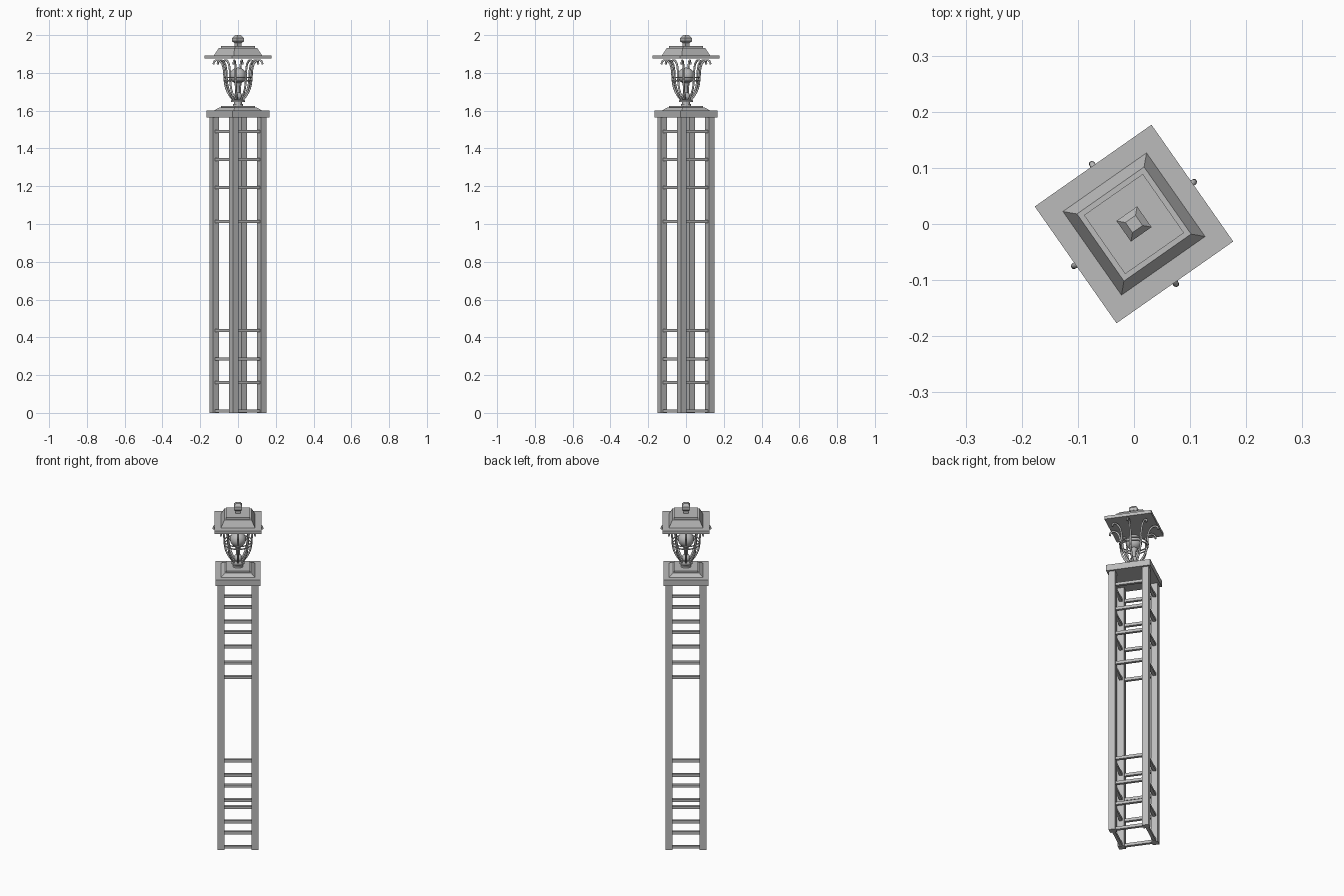
import bpy, bmesh, math
from mathutils import Matrix, Vector

cube = bpy.data.objects.get("Cube")
if cube:
    bpy.data.objects.remove(cube, do_unlink=True)

TURN = math.radians(35)  # the whole lamp stands turned about z

metal = bpy.data.materials.new("grey metal")
metal.use_nodes = True
GREY = (0.5, 0.5, 0.5, 1)
metal.diffuse_color = GREY
metal.node_tree.nodes["Principled BSDF"].inputs["Base Color"].default_value = GREY


def finish(name, bm, smooth=False):
    bmesh.ops.recalc_face_normals(bm, faces=bm.faces)
    bm.transform(Matrix.Rotation(TURN, 4, "Z"))
    mesh = bpy.data.meshes.new(name)
    bm.to_mesh(mesh)
    bm.free()
    mesh.materials.append(metal)
    obj = bpy.data.objects.new(name, mesh)
    bpy.context.collection.objects.link(obj)
    if smooth:
        bpy.ops.object.select_all(action="DESELECT")
        obj.select_set(True)
        bpy.context.view_layer.objects.active = obj
        bpy.ops.object.shade_smooth_by_angle(angle=math.radians(40))
    return obj


def add_box(bm, centre, size):
    m = Matrix.Translation(centre) @ Matrix.Diagonal((*size, 1))
    bmesh.ops.create_cube(bm, size=1, matrix=m)


def turned(name, profile, sides=4):
    """Stack of polygon rings from (half width, height) pairs, capped."""
    bm = bmesh.new()
    grow = 1 / math.cos(math.pi / sides)
    rings = []
    for half, z in profile:
        angles = [math.tau * (i + 0.5) / sides for i in range(sides)]
        rings.append([bm.verts.new((half * grow * math.cos(a), half * grow * math.sin(a), z))
                      for a in angles])
    for low, high in zip(rings, rings[1:]):
        for i in range(sides):
            j = (i + 1) % sides
            bm.faces.new((low[i], low[j], high[j], high[i]))
    bm.faces.new(rings[0])
    bm.faces.new(rings[-1])
    return finish(name, bm, sides > 4)


def ball(name, radius, z):
    bm = bmesh.new()
    bmesh.ops.create_uvsphere(bm, u_segments=20, v_segments=12, radius=radius,
                              matrix=Matrix.Translation((0, 0, z)))
    return finish(name, bm, True)


def sweep(name, points, depth, angle=0, cyclic=False):
    """Round bar along a smooth path."""
    curve = bpy.data.curves.new(name, "CURVE")
    curve.dimensions = "3D"
    curve.bevel_depth = depth
    curve.bevel_resolution = 1
    curve.resolution_u = 4
    curve.use_fill_caps = True
    spline = curve.splines.new("BEZIER")
    spline.bezier_points.add(len(points) - 1)
    for bp, co in zip(spline.bezier_points, points):
        bp.co = Vector(co)
        bp.handle_left_type = bp.handle_right_type = "AUTO"
    spline.use_cyclic_u = cyclic
    curve.materials.append(metal)
    obj = bpy.data.objects.new(name, curve)
    obj.rotation_euler.z = angle + TURN
    bpy.context.collection.objects.link(obj)


# Corner posts
HALF, POST, TOP = 0.109, 0.036, 1.57
inset = HALF - POST / 2
bm = bmesh.new()
for sx in (-1, 1):
    for sy in (-1, 1):
        add_box(bm, (sx * inset, sy * inset, TOP / 2), (POST, POST, TOP))
finish("corner_posts", bm)

# Rungs on all four sides
BAR = 0.016
span = 2 * (HALF - POST)
bm = bmesh.new()
for z in (0.01, 0.16, 0.286, 0.435, 1.013, 1.194, 1.342, 1.49):
    for s in (-1, 1):
        add_box(bm, (0, s * inset, z), (span, BAR, BAR))
        add_box(bm, (s * inset, 0, z), (BAR, span, BAR))
finish("rungs", bm)

# Column cap, with stepped top
turned("column_cap", [(0.12, 1.565), (0.12, 1.6), (0.092, 1.6), (0.07, 1.618),
                      (0.064, 1.618), (0.064, 1.626)])

# Lantern foot and neck
turned("lantern_foot", [(0.027, 1.626), (0.027, 1.636), (0.02, 1.636), (0.02, 1.645),
                        (0.036, 1.645), (0.036, 1.654), (0.025, 1.66)], 16)
ball("lower_ball", 0.023, 1.675)
turned("lamp_stem", [(0.01, 1.69), (0.01, 1.73), (0.018, 1.74), (0.018, 1.765)], 12)
ball("globe", 0.043, 1.785)

# Cage bars: bulge around the globe, flare under the roof, curl down
cage = [(0.026, 1.656), (0.048, 1.685), (0.066, 1.725), (0.073, 1.77), (0.077, 1.82),
        (0.09, 1.855), (0.112, 1.867), (0.128, 1.86), (0.131, 1.845)]
for i in range(8):
    sweep("cage_bar", [(r, 0, z) for r, z in cage], 0.0055, i * math.pi / 4)

# Cage rings
for z, r in ((1.758, 0.072), (1.775, 0.074)):
    ring = [(r * math.cos(a), r * math.sin(a), z)
            for a in (i * math.tau / 8 for i in range(8))]
    sweep("cage_ring", ring, 0.0035, cyclic=True)

# Roof and finial
turned("roof", [(0.127, 1.875), (0.127, 1.893), (0.091, 1.893), (0.073, 1.932),
                (0.064, 1.932), (0.064, 1.942)])
turned("finial", [(0.014, 1.942), (0.014, 1.957), (0.0225, 1.968), (0.0225, 1.985),
                  (0.011, 2.0)])
